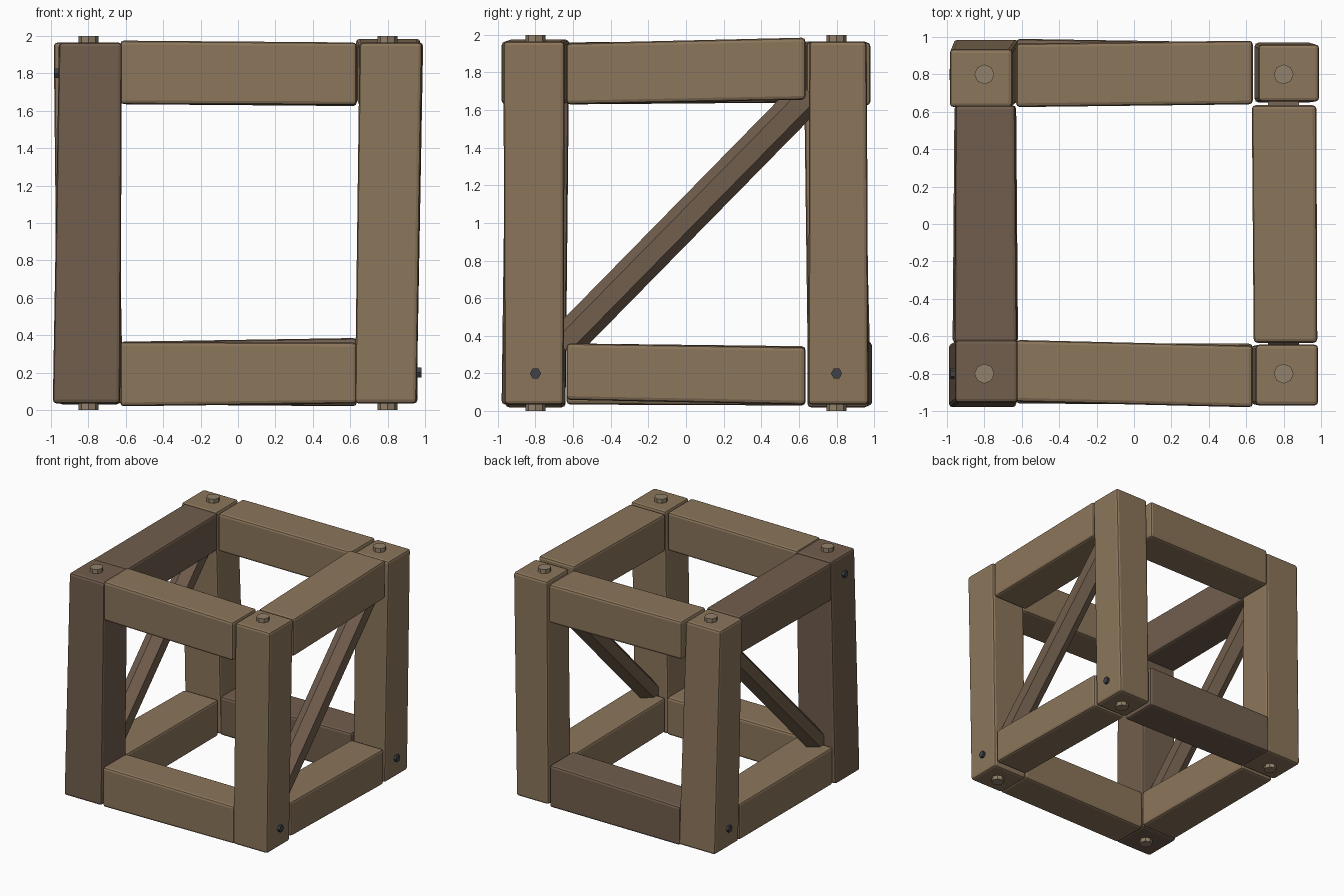
import bpy, bmesh
from math import atan2, hypot, pi

if "Cube" in bpy.data.objects:
    bpy.data.objects.remove(bpy.data.objects["Cube"])


def material(name, rgb):
    m = bpy.data.materials.new(name)
    m.diffuse_color = (*rgb, 1)
    m.use_nodes = True
    m.node_tree.nodes["Principled BSDF"].inputs["Base Color"].default_value = m.diffuse_color
    return m


LIGHT = material("light_wood", (0.26, 0.18, 0.105))
DARK = material("dark_wood", (0.165, 0.112, 0.075))
PEG = material("peg_wood", (0.29, 0.22, 0.145))
IRON = material("dark_iron", (0.05, 0.055, 0.065))


def beam(name, axis, span, start, end, mat):
    """Box along an axis with its own (min, max, min, max) section at each end."""
    bm = bmesh.new()
    rings = []
    for pos, (a0, a1, b0, b1) in zip(span, (start, end)):
        ring = []
        for a, b in ((a0, b0), (a1, b0), (a1, b1), (a0, b1)):
            co = [a, b]
            co.insert(axis, pos)
            ring.append(bm.verts.new(co))
        rings.append(ring)
    for ring in rings:
        bm.faces.new(ring)
    for i in range(4):
        j = (i + 1) % 4
        bm.faces.new((rings[0][i], rings[0][j], rings[1][j], rings[1][i]))
    bmesh.ops.recalc_face_normals(bm, faces=bm.faces)
    bmesh.ops.bevel(bm, geom=bm.edges[:], offset=0.02, segments=2,
                    profile=0.5, affect='EDGES')
    me = bpy.data.meshes.new(name)
    bm.to_mesh(me)
    bm.free()
    me.materials.append(mat)
    ob = bpy.data.objects.new(name, me)
    bpy.context.collection.objects.link(ob)


def prism(name, sides, radius, depth, loc, rot, mat):
    bpy.ops.mesh.primitive_cylinder_add(vertices=sides, radius=radius, depth=depth,
                                        location=loc, rotation=rot)
    ob = bpy.context.object
    ob.name = name
    ob.data.materials.append(mat)


# Corner posts: sections are x range, y range at bottom and top
Z = (0.035, 1.965)
beam("front_left_post", 2, Z, (-0.99, -0.63, -0.98, -0.64), (-0.957, -0.62, -0.955, -0.62), DARK)
beam("front_right_post", 2, Z, (0.625, 0.955, -0.965, -0.65), (0.65, 0.985, -0.97, -0.645), LIGHT)
beam("back_right_post", 2, Z, (0.645, 0.955, 0.65, 0.97), (0.665, 0.99, 0.655, 0.96), LIGHT)
beam("back_left_post", 2, Z, (-0.965, -0.615, 0.65, 0.985), (-0.985, -0.65, 0.625, 0.935), LIGHT)

# Front and back beams: sections are y range, z range at left and right
X = (-0.63, 0.635)
beam("front_top_beam", 0, X, (-0.95, -0.62, 1.635, 1.975), (-0.98, -0.65, 1.63, 1.965), LIGHT)
beam("back_top_beam", 0, X, (0.625, 0.965, 1.635, 1.965), (0.64, 0.98, 1.625, 1.96), LIGHT)
beam("front_bottom_beam", 0, X, (-0.96, -0.64, 0.02, 0.365), (-0.965, -0.64, 0.035, 0.36), LIGHT)
beam("back_bottom_beam", 0, X, (0.65, 0.99, 0.03, 0.365), (0.645, 0.97, 0.02, 0.385), DARK)

# Side beams: sections are x range, z range at front and back
Y = (-0.635, 0.635)
beam("right_top_beam", 1, Y, (0.64, 0.98, 1.63, 1.955), (0.63, 0.975, 1.655, 1.985), LIGHT)
beam("left_top_beam", 1, Y, (-0.96, -0.625, 1.63, 1.96), (-0.955, -0.635, 1.64, 1.965), DARK)
beam("right_bottom_beam", 1, Y, (0.64, 0.955, 0.06, 0.36), (0.645, 0.96, 0.035, 0.34), LIGHT)
beam("left_bottom_beam", 1, Y, (-0.97, -0.62, 0.035, 0.36), (-0.96, -0.63, 0.03, 0.345), LIGHT)

# Hexagonal diagonal braces, low at the front and high at the back
y0, z0, y1, z1 = -0.66, 0.345, 0.66, 1.69
for side, x in (("left", -0.8), ("right", 0.8)):
    prism(side + "_brace", 6, 0.095, hypot(y1 - y0, z1 - z0),
          (x, (y0 + y1) / 2, (z0 + z1) / 2), (-atan2(y1 - y0, z1 - z0), 0, 0), DARK)

# Peg heads on the top and bottom of each post
for sx, xn in ((-1, "left"), (1, "right")):
    for sy, yn in ((-1, "front"), (1, "back")):
        for z, zn in ((1.96, "top"), (0.04, "bottom")):
            prism(f"{yn}_{xn}_{zn}_peg", 8, 0.053, 0.08,
                  (0.8 * sx, 0.8 * sy, z), (0, 0, 0), PEG)

# Small iron bolts on the outer side faces
for i, loc in enumerate(((0.96, -0.8, 0.2), (0.96, 0.8, 0.2),
                         (-0.96, -0.8, 1.8), (-0.967, 0.8, 0.2))):
    prism(f"side_bolt_{i + 1}", 6, 0.03, 0.04, loc, (0, pi / 2, 0), IRON)
